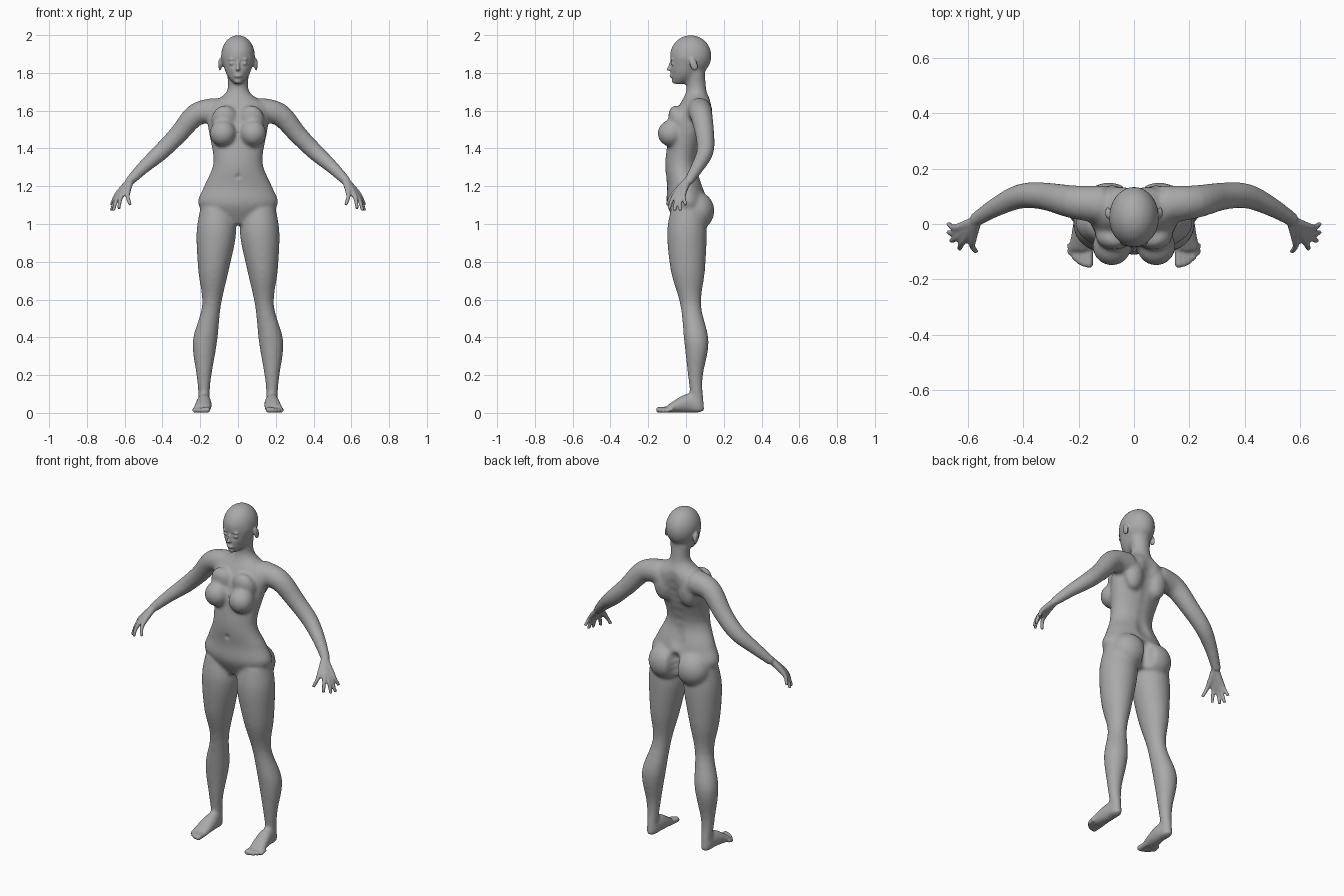
import bpy, bmesh, math
from mathutils import Vector, Matrix

cube = bpy.data.objects.get("Cube")
if cube:
    bpy.data.objects.remove(cube, do_unlink=True)

RIGHT, BACK, UP = Vector((1, 0, 0)), Vector((0, 1, 0)), Vector((0, 0, 1))
BOTH_SIDES = (1, -1)


def catmull_rom(before, start, end, after, t):
    into, out = (end - before) / 2, (after - start) / 2
    gap = end - start
    return start + t * (into + t * (3 * gap - 2 * into - out + t * (into + out - 2 * gap)))


def resample(keys, steps=5):
    # Smooth in-between sections along a list of key sections
    last = len(keys) - 1
    rows = []
    for index in range(last):
        around = [keys[min(max(index + shift, 0), last)] for shift in range(-1, 3)]
        for step in range(steps):
            rows.append([catmull_rom(*values, step / steps) for values in zip(*around)])
    return rows + [list(keys[last])]


def tube(bm, keys, axes=None, side=1, sides=32):
    # Loft of ellipses; without fixed axes the rings follow the path
    rows = resample(keys)
    centres = [Vector(row[:3]) for row in rows]
    rings = []
    for index, (centre, row) in enumerate(zip(centres, rows)):
        if axes:
            across, along = axes
        else:
            ahead = centres[min(index + 1, len(rows) - 1)]
            behind = centres[max(index - 1, 0)]
            across = (ahead - behind).cross(BACK).normalized()
            along = (ahead - behind).cross(across).normalized()
        ring = []
        for corner in range(sides):
            angle = math.tau * corner / sides
            point = centre + across * row[3] * math.cos(angle) + along * row[-1] * math.sin(angle)
            ring.append(bm.verts.new((point.x * side, point.y, point.z)))
        rings.append(ring)
    for lower, upper in zip(rings, rings[1:]):
        for corner in range(sides):
            bm.faces.new((lower[corner], lower[corner - 1], upper[corner - 1], upper[corner]))
    bm.faces.new(rings[0])
    bm.faces.new(rings[-1])


def column(bm, sections, side=1):
    # Upright loft from sections of height, left edge, right edge, front, back
    keys = [((inner + outer) / 2, (front + back) / 2, height,
             (outer - inner) / 2, (back - front) / 2)
            for height, inner, outer, front, back in sections]
    tube(bm, keys, axes=(RIGHT, BACK), side=side)


def symmetric(sections):
    return [(height, -half, half, front, back) for height, half, front, back in sections]


def blob(bm, centre, size, tilt=0, side=1):
    place = Matrix.Translation((centre[0] * side, centre[1], centre[2]))
    turn = Matrix.Rotation(tilt, 4, 'X')
    stretch = Matrix.Diagonal((*size, 1))
    bmesh.ops.create_uvsphere(bm, u_segments=32, v_segments=24, radius=1,
                              matrix=place @ turn @ stretch)


def pair(bm, centre, size, tilt=0):
    for side in BOTH_SIDES:
        blob(bm, centre, size, tilt, side)


def press(body, centre, radius, depth):
    # Soft sculpt stroke along y, on both sides of the body
    centre = Vector(centre)
    for vertex in body.data.vertices:
        mirrored = Vector((abs(vertex.co.x), vertex.co.y, vertex.co.z))
        distance = (mirrored - centre).length / radius
        if distance < 1:
            vertex.co.y += depth * (1 - distance ** 2) ** 2


def fuse(body, bm, voxel, rounds):
    # Merge all overlapping parts into one smooth skin
    bmesh.ops.recalc_face_normals(bm, faces=bm.faces)
    bm.to_mesh(body.data)
    bm.free()
    remesh = body.modifiers.new("skin", 'REMESH')
    remesh.mode = 'VOXEL'
    remesh.voxel_size = voxel
    smooth = body.modifiers.new("soften", 'SMOOTH')
    smooth.iterations = rounds
    for modifier in ("skin", "soften"):
        bpy.ops.object.modifier_apply(modifier=modifier)


body = bpy.data.objects.new("body", bpy.data.meshes.new("body"))
bpy.context.collection.objects.link(body)
bpy.ops.object.select_all(action='DESELECT')
bpy.context.view_layer.objects.active = body
body.select_set(True)

# Torso and neck: height, half width, front, back
torso = [(1, .1, -.05, .07), (1.1, .21, -.1, .11), (1.2, .18, -.1, .09), (1.33, .13, -.11, .06),
         (1.52, .16, -.08, .12), (1.62, .16, -.04, .14), (1.7, .06, 0, .11), (1.8, .06, 0, .1)]
# Jaw and face, in the same order
jaw = [(1.74, .02, -.06, -.02), (1.79, .06, -.08, .07), (1.88, .09, -.08, .1)]
# Leg: height, inner edge, outer edge, front, back
leg = [(1.08, .03, .2, -.08, .1), (.95, .01, .22, -.1, .11), (.75, .05, .21, -.08, .1),
       (.57, .09, .19, -.03, .08), (.38, .11, .24, -.01, .12), (.2, .14, .22, .01, .09),
       (.1, .15, .21, .02, .09), (.01, .15, .21, .01, .1)]
# Foot from heel to ball: centre, half width, half height
foot = [(.18, .07, .04, .03, .04), (.18, 0, .05, .04, .05), (.19, -.1, .02, .05, .02)]
# Arm from shoulder to wrist: centre, radius
arm = [(.11, .07, 1.6, .07), (.22, .08, 1.58, .06), (.32, .1, 1.47, .05),
       (.41, .1, 1.38, .045), (.5, .06, 1.3, .035), (.58, .01, 1.22, .025)]

bm = bmesh.new()
column(bm, symmetric(torso))
column(bm, symmetric(jaw))
blob(bm, centre=(0, .025, 1.89), size=(.09, .11, .11))               # cranium
pair(bm, centre=(.08, -.08, 1.48), size=(.07, .07, .07))             # bust
pair(bm, centre=(.07, -.04, 1.55), size=(.07, .05, .08), tilt=.3)    # upper chest
pair(bm, centre=(.09, .06, 1.07), size=(.1, .09, .1))                # seat
pair(bm, centre=(.08, .09, 1.55), size=(.06, .05, .1))               # shoulder blade
for side in BOTH_SIDES:
    column(bm, leg, side)
    tube(bm, foot, axes=(RIGHT, UP), side=side)
    tube(bm, arm, side=side)
fuse(body, bm, voxel=.01, rounds=6)

# Eye sockets, cheeks, navel, spine and cleft
press(body, centre=(.03, -.09, 1.85), radius=.03, depth=.016)
press(body, centre=(.05, -.07, 1.79), radius=.03, depth=.006)
press(body, centre=(0, -.11, 1.25), radius=.02, depth=.012)
for step in range(8):
    press(body, centre=(0, min(.08 + step / 80, .13), 1.22 + step / 18), radius=.06, depth=-.012)
for step in range(4):
    press(body, centre=(0, .12, 1.02 + step / 30), radius=.05, depth=-.03)

bm = bmesh.new()
bm.from_mesh(body.data)
# Face
blob(bm, centre=(0, -.083, 1.84), size=(.008, .01, .03), tilt=-.3)   # nose bridge
blob(bm, centre=(0, -.09, 1.82), size=(.013, .013, .009))            # nose tip
blob(bm, centre=(0, -.077, 1.784), size=(.02, .011, .01))            # lips
blob(bm, centre=(0, -.06, 1.757), size=(.02, .015, .014))            # chin
pair(bm, centre=(.033, -.07, 1.85), size=(.016, .01, .01))           # eyes
pair(bm, centre=(.03, -.073, 1.872), size=(.02, .008, .005))         # brows
pair(bm, centre=(.095, .04, 1.845), size=(.009, .02, .035), tilt=.3)  # ears

# Fingers fan out from the wrist to these tips, the last one the thumb
wrist = Vector((.57, .01, 1.23))
knuckle_lift = Vector((.013, -.015, 0))
finger_tips = [(.63, -.09, 1.08), (.66, -.06, 1.07), (.67, -.03, 1.07), (.67, 0, 1.1), (.57, -.1, 1.1)]
for side in BOTH_SIDES:
    for tip in map(Vector, finger_tips):
        knuckle = wrist.lerp(tip, .45) + knuckle_lift
        joint = wrist.lerp(tip, .7) + knuckle_lift
        tube(bm, [(*wrist, .02), (*knuckle, .015), (*joint, .011), (*tip, .009)], side=side, sides=12)
    # Toes shrink outward from the big toe
    for toe in range(5):
        radius = .016 - toe / 800
        x = .163 + toe / 60
        tip = -.143 + toe ** 2 / 400
        tube(bm, [(x, -.07, .02, radius), (x, tip, radius, radius)],
             axes=(RIGHT, UP), side=side, sides=12)
        blob(bm, centre=(x, tip, radius), size=(radius, radius, radius), side=side)
fuse(body, bm, voxel=.006, rounds=3)

grey = bpy.data.materials.new("plain grey")
grey.use_nodes = True
grey.diffuse_color = (.4, .4, .4, 1)
grey.node_tree.nodes["Principled BSDF"].inputs["Base Color"].default_value = grey.diffuse_color
body.data.materials.append(grey)
bpy.ops.object.shade_smooth()
